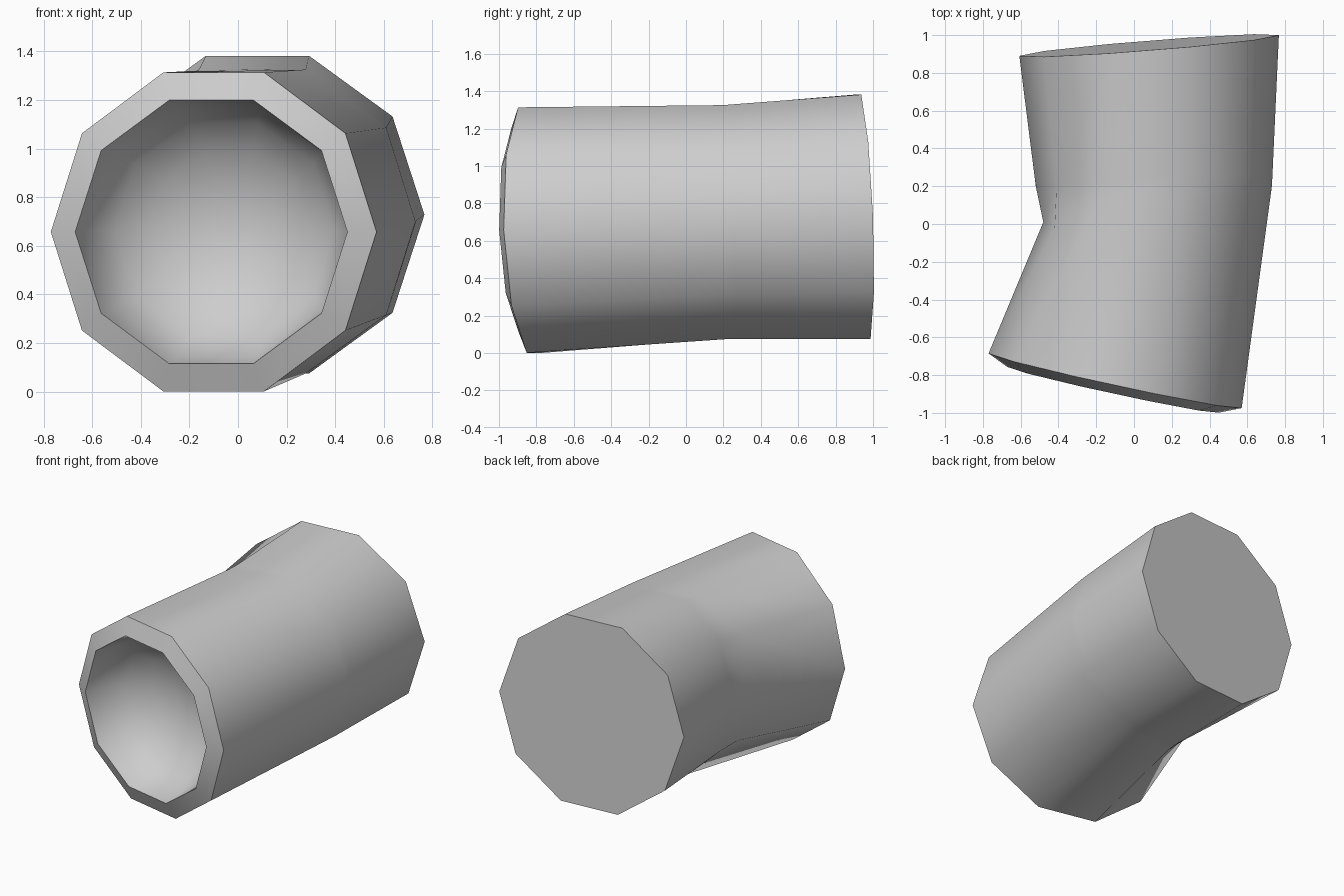
import bpy, bmesh, math

cube = bpy.data.objects.get("Cube")
if cube:
    bpy.data.objects.remove(cube, do_unlink=True)

SIDES = 10


def ring(bm, cx, cy, cz, rx, rz, slope_x=0.0, slope_z=0.0):
    """Ten-sided loop lying in a tilted, nearly upright plane."""
    verts = []
    for i in range(SIDES):
        a = 2 * math.pi * i / SIDES
        dx, dz = rx * math.cos(a), rz * math.sin(a)
        verts.append(bm.verts.new((cx + dx, cy + slope_x * dx + slope_z * dz, cz + dz)))
    return verts


def bridge(bm, a, b):
    for i in range(SIDES):
        j = (i + 1) % SIDES
        bm.faces.new((a[i], a[j], b[j], b[i]))


grey = bpy.data.materials.new("light grey")
grey.use_nodes = True
colour = (0.61, 0.61, 0.61, 1)
grey.diffuse_color = colour
grey.node_tree.nodes["Principled BSDF"].inputs["Base Color"].default_value = colour

bm = bmesh.new()

# Loops at the bend: the end of the back half, and the pinched start of the front half
BACK_BEND = [
    (0.733, 0.26, 0.702), (0.612, 0.26, 1.09), (0.281, 0.26, 1.33),
    (-0.16, 0.22, 1.325), (-0.41, 0.20, 1.09), (-0.52, 0.20, 0.70),
    (-0.41, 0.20, 0.315), (-0.14, 0.24, 0.075), (0.281, 0.29, 0.075),
    (0.612, 0.28, 0.316),
]
FRONT_BEND = [
    (0.73, 0.20, 0.70), (0.61, 0.20, 1.086), (0.28, 0.20, 1.325),
    (-0.17, 0.14, 1.32), (-0.42, -0.02, 1.07), (-0.48, 0.01, 0.69),
    (-0.41, 0.01, 0.315), (-0.15, 0.17, 0.075), (0.28, 0.23, 0.075),
    (0.61, 0.22, 0.315),
]

# Outer wall from the closed back, through the bend, to the front edge and rim
loops = [
    ring(bm, 0.08, 0.945, 0.728, 0.687, 0.687, 0.08, -0.038),
    [bm.verts.new(p) for p in BACK_BEND],
    [bm.verts.new(p) for p in FRONT_BEND],
    ring(bm, -0.10, -0.83, 0.657, 0.67, 0.69, -0.216, -0.035),
    ring(bm, -0.11, -0.878, 0.657, 0.56, 0.57, -0.216, -0.035),
]

# Rounded bowl sunk into the front opening
DEPTH, STEPS = 0.44, 5
for k in range(1, STEPS):
    t = math.pi / 2 * k / STEPS
    d, s = DEPTH * math.sin(t), math.cos(t)
    loops.append(ring(bm, -0.11 + 0.21 * d, -0.878 + 0.97 * d, 0.657 + 0.03 * d,
                      0.56 * s, 0.57 * s, -0.216, -0.035))

for a, b in zip(loops, loops[1:]):
    bridge(bm, a, b)

# Flat back cap and bowl bottom
bm.faces.new(loops[0])
tip = bm.verts.new((-0.11 + 0.21 * DEPTH, -0.878 + 0.97 * DEPTH, 0.657 + 0.03 * DEPTH))
for i in range(SIDES):
    bm.faces.new((loops[-1][i], loops[-1][(i + 1) % SIDES], tip))

bmesh.ops.recalc_face_normals(bm, faces=bm.faces[:])
mesh = bpy.data.meshes.new("bent_tube")
bm.to_mesh(mesh)
bm.free()
mesh.materials.append(grey)

tube = bpy.data.objects.new("bent_tube", mesh)
bpy.context.collection.objects.link(tube)
bpy.ops.object.select_all(action='DESELECT')
tube.select_set(True)
bpy.context.view_layer.objects.active = tube
bpy.ops.object.shade_smooth_by_angle(angle=math.radians(45))
